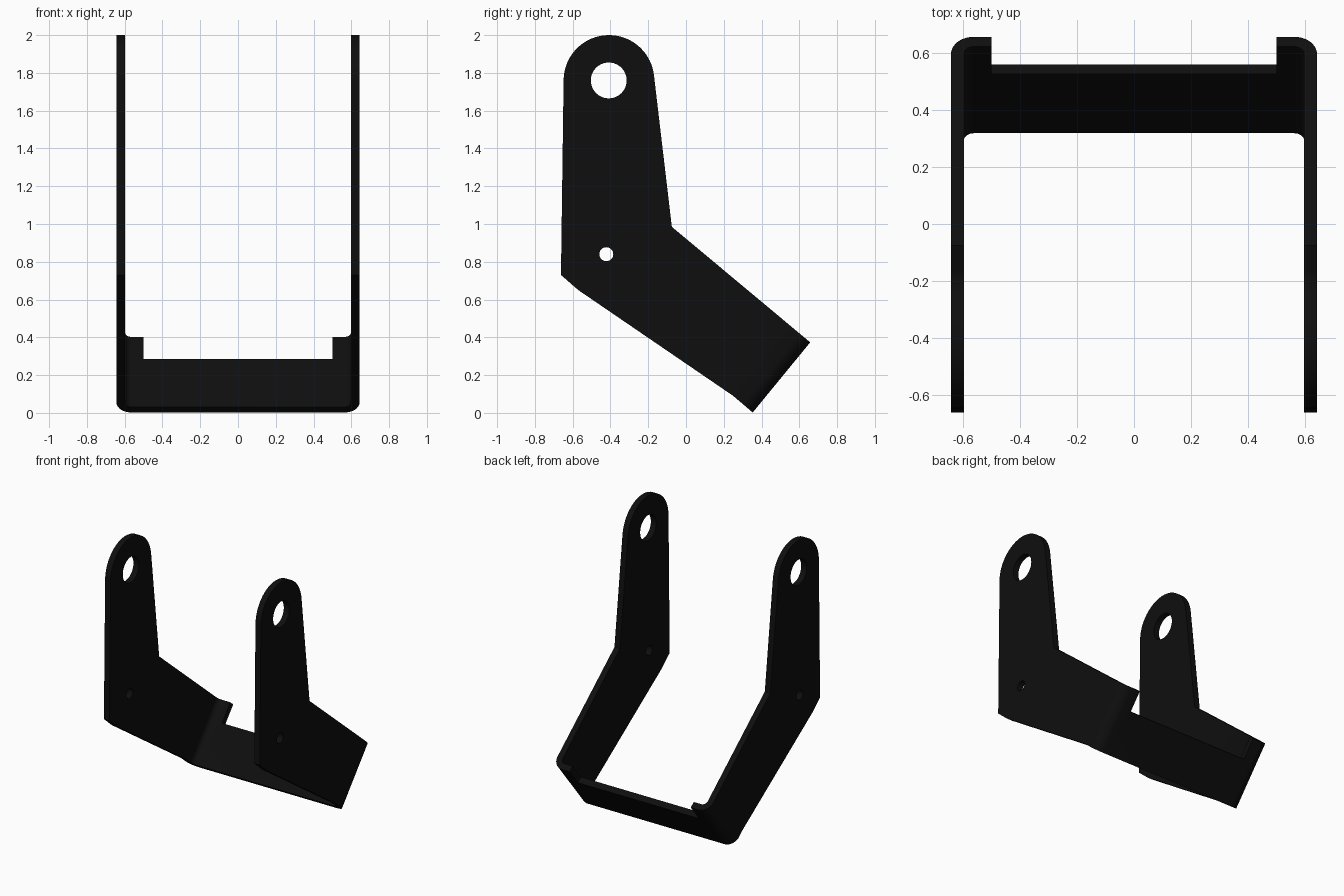
import bpy, bmesh, math
from mathutils import Vector

if "Cube" in bpy.data.objects:
    bpy.data.objects.remove(bpy.data.objects["Cube"], do_unlink=True)

# Material
black = bpy.data.materials.new("matte black")
black.use_nodes = True
colour = (0.0045, 0.0045, 0.0045, 1)
black.diffuse_color = colour
black.node_tree.nodes["Principled BSDF"].inputs["Base Color"].default_value = colour

# Tilted frame of the cross plate: U runs up the plate, V points inward
U = Vector((0, 0.305, 0.372)).normalized()
V = Vector((0, -U.z, U.y))
X = Vector((1, 0, 0))
ORIGIN = Vector((0, 0.353, 0.002))
HALF, THICK, R_IN = 0.643, 0.045, 0.035


def prism(name, points, offset):
    """Extrude a closed outline along an offset."""
    bm = bmesh.new()
    face = bm.faces.new([bm.verts.new(p) for p in points])
    new = bmesh.ops.extrude_face_region(bm, geom=[face])["geom"]
    bmesh.ops.translate(bm, vec=offset, verts=[v for v in new if isinstance(v, bmesh.types.BMVert)])
    bmesh.ops.recalc_face_normals(bm, faces=bm.faces)
    mesh = bpy.data.meshes.new(name)
    bm.to_mesh(mesh)
    bm.free()
    mesh.materials.append(black)
    obj = bpy.data.objects.new(name, mesh)
    bpy.context.collection.objects.link(obj)
    return obj


def arc(cx, cy, r, start, end, n):
    return [(cx + r * math.cos(math.radians(start + (end - start) * i / n)),
             cy + r * math.sin(math.radians(start + (end - start) * i / n))) for i in range(n + 1)]


def side_prism(name, yz):
    """Extrude a side outline across the full width."""
    return prism(name, [Vector((-1, y, z)) for y, z in yz], X * 2)


def cut(target, cutter, operation):
    mod = target.modifiers.new("cut", "BOOLEAN")
    mod.object, mod.operation, mod.solver = cutter, operation, "EXACT"
    bpy.context.view_layer.objects.active = target
    bpy.ops.object.modifier_apply(modifier=mod.name)
    bpy.data.objects.remove(cutter, do_unlink=True)


# Bent sheet with a U section and rounded corners
r_out = R_IN + THICK
half_out = [(HALF, 2.4)] + arc(HALF - r_out, r_out, r_out, 0, -90, 10)
half_in = [(HALF - THICK, 2.4)] + arc(HALF - r_out, r_out, R_IN, 0, -90, 10)
outline = (half_out + [(-x, v) for x, v in reversed(half_out)]
           + [(-x, v) for x, v in half_in] + list(reversed(half_in)))
bracket = prism("bent_bracket", [ORIGIN + X * x + V * v - U * 0.6 for x, v in outline], U * 2.3)

# Trim to the arm silhouette, running slightly past the cross plate
low, high = ORIGIN - V * 0.05, Vector((0, 0.657, 0.374)) - V * 0.05
silhouette = [(low.y, low.z), (0.353, 0.002), (0.25, 0.09), (-0.57, 0.65), (-0.662, 0.73)]
silhouette += arc(-0.408, 1.76, 0.24, 178, 7, 36)
silhouette += [(-0.075, 0.985), (0.657, 0.374), (high.y, high.z)]
cut(bracket, side_prism("silhouette_cutter", silhouette), "INTERSECT")

# Pivot holes and small screw holes through both arms
for y, z, r in ((-0.409, 1.76, 0.095), (-0.422, 0.84, 0.037)):
    cut(bracket, side_prism("hole_cutter", arc(y, z, r, 0, 360, 40)[:-1]), "DIFFERENCE")

# Notch along the top of the cross plate, leaving a tab at each end
notch = [(-0.5, -0.1), (0.5, -0.1), (0.5, 0.15), (-0.5, 0.15)]
cut(bracket, prism("notch_cutter", [ORIGIN + X * x + V * v + U * 0.328 for x, v in notch], U * 0.4),
    "DIFFERENCE")

# Smooth bends with sharp sheet edges
bpy.ops.object.select_all(action="DESELECT")
bracket.select_set(True)
bpy.context.view_layer.objects.active = bracket
bpy.ops.object.shade_smooth_by_angle(angle=math.radians(30))
